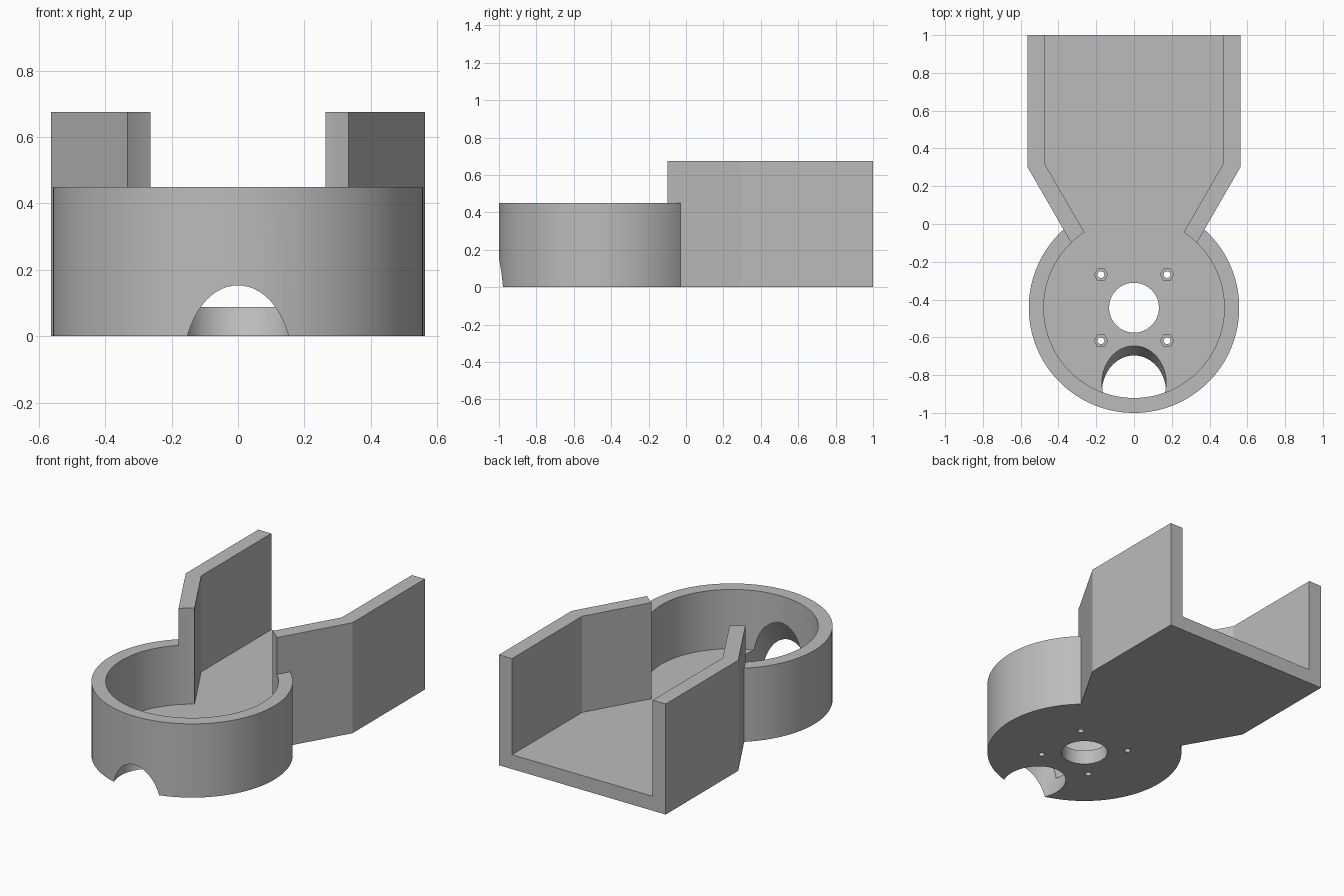
import bpy, bmesh
from math import sin, cos, tan, pi, radians
from mathutils import Matrix

cube = bpy.data.objects.get("Cube")
if cube:
    bpy.data.objects.remove(cube, do_unlink=True)

CY = -0.443                 # centre of the round cup
R_OUT, R_IN = 0.557, 0.478  # cup radii
WALL = 0.088                # channel wall and floor thickness
HALF = 0.563                # half width of the channel
CUP_H, CHANNEL_H = 0.45, 0.675
SLOPE = tan(radians(60))    # taper of the channel walls

grey = bpy.data.materials.new("plain grey")
grey.use_nodes = True
colour = (0.5, 0.5, 0.5, 1)
grey.diffuse_color = colour
grey.node_tree.nodes["Principled BSDF"].inputs["Base Color"].default_value = colour


def prism(name, outline, z0, z1):
    """Extrude a flat outline from z0 to z1."""
    bm = bmesh.new()
    face = bm.faces.new([bm.verts.new((x, y, z0)) for x, y in outline])
    top = bmesh.ops.extrude_face_region(bm, geom=[face])["geom"]
    bmesh.ops.translate(bm, vec=(0, 0, z1 - z0),
                        verts=[v for v in top if isinstance(v, bmesh.types.BMVert)])
    bmesh.ops.recalc_face_normals(bm, faces=bm.faces)
    mesh = bpy.data.meshes.new(name)
    bm.to_mesh(mesh)
    bm.free()
    mesh.materials.append(grey)
    obj = bpy.data.objects.new(name, mesh)
    bpy.context.collection.objects.link(obj)
    return obj


def circle(x, y, r, n):
    return [(x + r * cos(2 * pi * i / n), y + r * sin(2 * pi * i / n)) for i in range(n)]


def funnel(half, bend, back):
    """Channel outline: straight at the back, tapering into the cup."""
    tip_y = -0.2
    tip_x = half - (bend - tip_y) / SLOPE
    return [(tip_x, tip_y), (half, bend), (half, back),
            (-half, back), (-half, bend), (-tip_x, tip_y)]


def combine(target, tool, operation):
    """Apply a boolean and discard the tool."""
    tool.hide_render = True
    mod = target.modifiers.new(operation, 'BOOLEAN')
    mod.operation, mod.solver, mod.object = operation, 'EXACT', tool
    bpy.context.view_layer.objects.active = target
    bpy.ops.object.modifier_apply(modifier=mod.name)
    bpy.data.objects.remove(tool, do_unlink=True)


# Solid cup joined to the solid channel
bend = 0.30
body = prism("cup_with_channel", circle(0, CY, R_OUT, 128), 0, CUP_H)
combine(body, prism("channel", funnel(HALF, bend, 1.0), 0, CHANNEL_H), 'UNION')

# Hollow out the cup and the channel above a common floor
inner_bend = bend + WALL * tan(radians(15))
cutters = [
    prism("cup_hollow", circle(0, CY, R_IN, 128), WALL, 1),
    prism("channel_hollow", funnel(HALF - WALL, inner_bend, 1.2), WALL, 1.1),
    prism("centre_hole", circle(0, CY, 0.132, 64), -0.1, 0.3),
]

# Four screw holes with hexagonal nut pockets
for sx in (-1, 1):
    for sy in (-1, 1):
        x, y = sx * 0.175, CY + sy * 0.175
        cutters.append(prism("screw_hole", circle(x, y, 0.018, 24), -0.1, 0.3))
        cutters.append(prism("nut_pocket", circle(x, y, 0.035, 6), WALL / 2, 0.3))

# Slanted round opening through the front wall and floor
slot = prism("slanted_opening", circle(0, 0, 0.17, 64), -0.6, 0.8)
slot.data.transform(Matrix.Translation((0, -0.892, 0)) @ Matrix.Rotation(radians(-30), 4, 'X'))
cutters.append(slot)

for cutter in cutters:
    combine(body, cutter, 'DIFFERENCE')

# Smooth the round surfaces, keep edges sharp
bpy.ops.object.select_all(action='DESELECT')
body.select_set(True)
bpy.context.view_layer.objects.active = body
bpy.ops.object.shade_smooth_by_angle(angle=radians(20))
